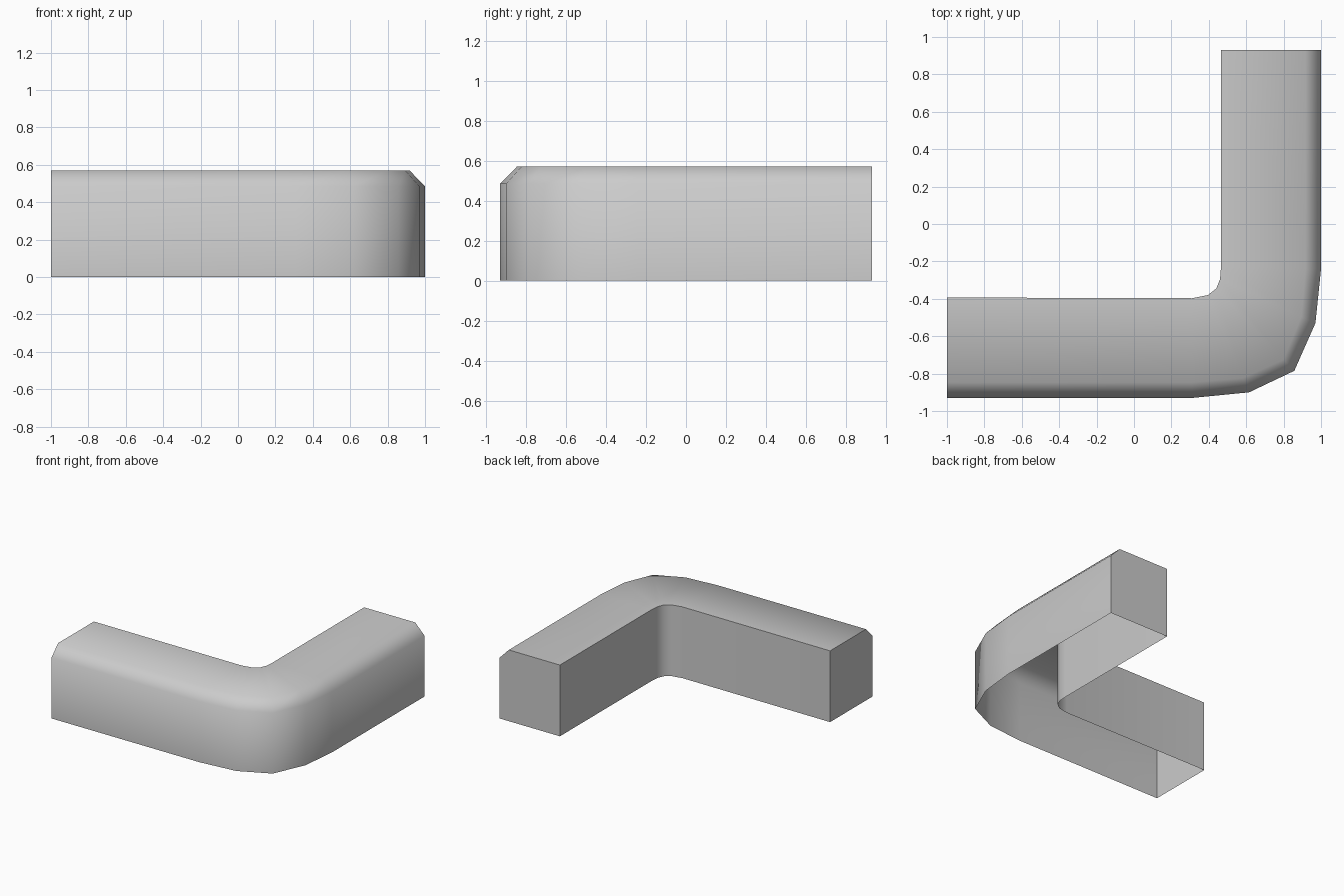
import bpy, bmesh, math
from mathutils import Vector

cube = bpy.data.objects.get("Cube")
if cube:
    bpy.data.objects.remove(cube, do_unlink=True)

grey = bpy.data.materials.new("plain_grey")
grey.use_nodes = True
colour = (0.6, 0.6, 0.6, 1)
grey.diffuse_color = colour
grey.node_tree.nodes["Principled BSDF"].inputs["Base Color"].default_value = colour

HEIGHT, SHOULDER, BEVEL = 0.57, 0.485, 0.083

# Stations along the L-shaped path: outer plan point, inner plan point
stations = [
    ((-1, -0.93), (-1, -0.393)),
    ((0.31, -0.93), (0.31, -0.397)),
    ((0.615, -0.90), (0.395, -0.38)),
    ((0.857, -0.785), (0.44, -0.345)),
    ((0.97, -0.53), (0.46, -0.295)),
    ((1, -0.24), (0.465, -0.23)),
    ((1, 0.93), (0.465, 0.93)),
]


def section(bm, outer, inner):
    """One bevelled cross-section, open along the bottom."""
    o, i = Vector(outer), Vector(inner)
    b = o + (i - o).normalized() * BEVEL
    ring = [(o, 0), (o, SHOULDER), (b, HEIGHT), (i, HEIGHT), (i, 0)]
    return [bm.verts.new((p.x, p.y, z)) for p, z in ring]


# Loft the hollow shell and close both ends
bm = bmesh.new()
rings = [section(bm, o, i) for o, i in stations]
for a, b in zip(rings, rings[1:]):
    for k in range(4):
        bm.faces.new((a[k], b[k], b[k + 1], a[k + 1]))
bm.faces.new(rings[0])
bm.faces.new(rings[-1][::-1])

mesh = bpy.data.meshes.new("corner_shell")
bm.to_mesh(mesh)
bm.free()
mesh.materials.append(grey)
shell = bpy.data.objects.new("corner_shell", mesh)
bpy.context.collection.objects.link(shell)

# Soft outer bevel, crisp inner edge and ends
bpy.context.view_layer.objects.active = shell
shell.select_set(True)
bpy.ops.object.shade_smooth_by_angle(angle=math.radians(50))
